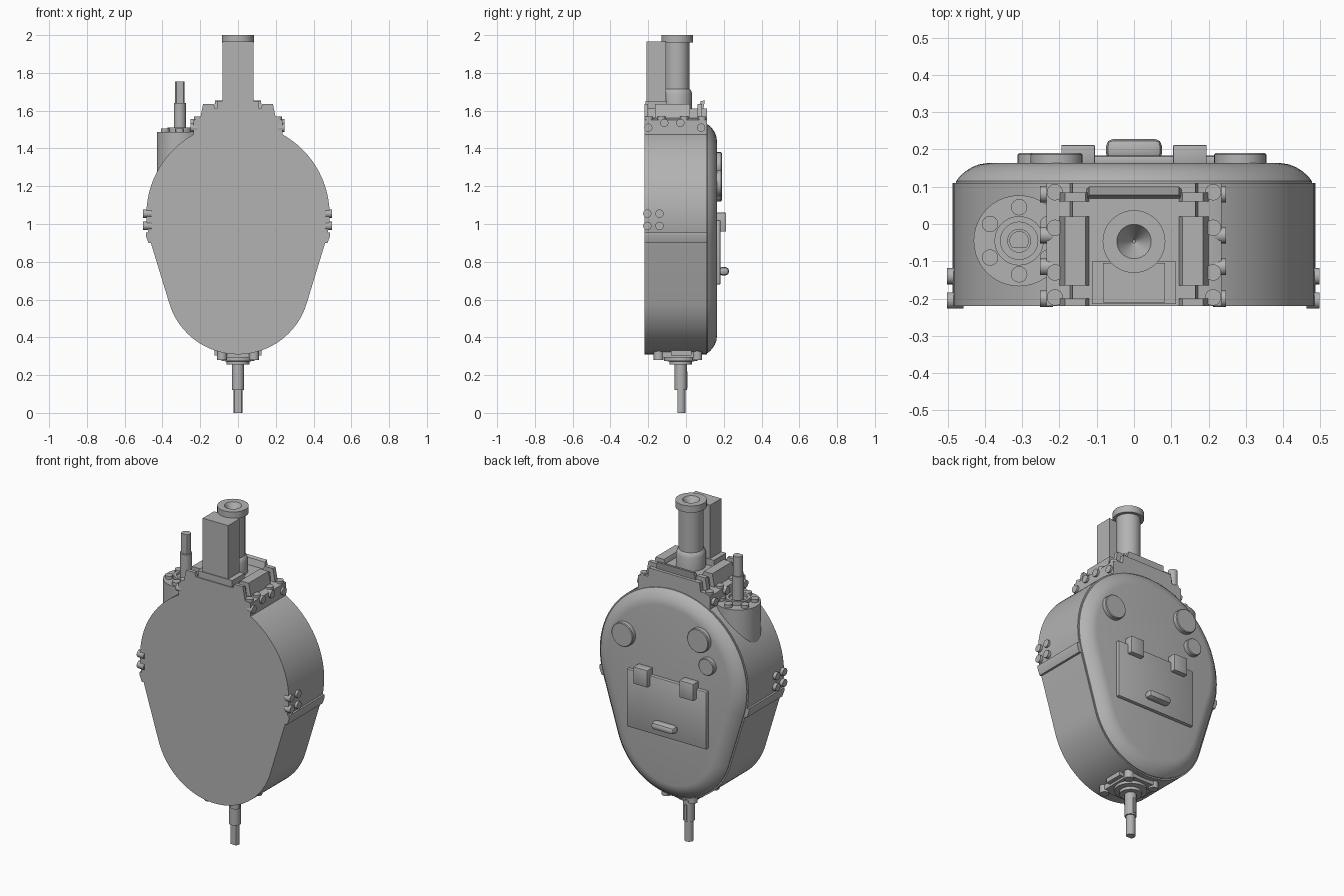
import bpy, bmesh, math
from math import sin, cos, pi, radians
from mathutils import Matrix, Vector

cube = bpy.data.objects.get("Cube")
if cube:
    bpy.data.objects.remove(cube, do_unlink=True)

steel = bpy.data.materials.new("plain_grey")
steel.use_nodes = True
grey = (0.45, 0.45, 0.45, 1)
steel.diffuse_color = grey
steel.node_tree.nodes["Principled BSDF"].inputs["Base Color"].default_value = grey


def finish(name, bm):
    bmesh.ops.recalc_face_normals(bm, faces=bm.faces)
    mesh = bpy.data.meshes.new(name)
    bm.to_mesh(mesh)
    bm.free()
    mesh.materials.append(steel)
    ob = bpy.data.objects.new(name, mesh)
    bpy.context.collection.objects.link(ob)
    bpy.ops.object.select_all(action='DESELECT')
    ob.select_set(True)
    bpy.context.view_layer.objects.active = ob
    bpy.ops.object.shade_smooth_by_angle(angle=radians(32))
    return ob


def loft(name, rings):
    """Skin matching rings of points and cap both ends."""
    bm = bmesh.new()
    loops = [[bm.verts.new(p) for p in ring] for ring in rings]
    n = len(loops[0])
    for a, b in zip(loops, loops[1:]):
        for i in range(n):
            j = (i + 1) % n
            bm.faces.new((a[i], a[j], b[j], b[i]))
    bm.faces.new(loops[0])
    bm.faces.new(loops[-1])
    return finish(name, bm)


def prism(name, outline, y0, y1):
    return loft(name, [[(x, y, z) for x, z in outline] for y in (y0, y1)])


def box(name, x, y, z, bevel=0):
    bm = bmesh.new()
    bmesh.ops.create_cube(bm, size=1)
    for v in bm.verts:
        v.co = [lo + (c + .5) * (hi - lo) for c, (lo, hi) in zip(v.co, (x, y, z))]
    if bevel:
        bmesh.ops.bevel(bm, geom=bm.edges[:], offset=bevel, segments=2,
                        affect='EDGES', profile=.5)
    return finish(name, bm)


def turned(name, centre, profile, axis='Z', sides=32):
    """Turned part: profile of (radius, distance along axis)."""
    ax = Vector({'X': (1, 0, 0), 'Y': (0, 1, 0), 'Z': (0, 0, 1)}[axis])
    rot = Vector((0, 0, 1)).rotation_difference(ax).to_matrix()
    rings = [[Vector(centre) + rot @ Vector((r * cos(2 * pi * i / sides),
              r * sin(2 * pi * i / sides), h)) for i in range(sides)] for r, h in profile]
    return loft(name, rings)


def bolt(name, centre, axis='Z', height=.02, r=.022):
    turned(name, centre, [(r, -.02), (r, height)], axis, 16)


# Egg outline: two circles joined by tangents, shrunk by an inset
def egg(inset=0):
    big, small, hi, lo = .485 - inset, .38 - inset, 1.05, .69
    t = math.asin((big - small) / (hi - lo))
    n = 48
    top = [-t + (pi + 2 * t) * i / n for i in range(n + 1)]
    low = [pi + t + (pi - 2 * t) * i / n for i in range(n + 1)]
    return ([(big * cos(a), hi + big * sin(a)) for a in top] +
            [(small * cos(a), lo + small * sin(a)) for a in low])


# Casing and domed rear lid
prism("casing", egg(), -.22, .11)
dome = [(.008, .1), (.008, .115), (.018, .128), (.034, .142),
        (.052, .153), (.07, .16), (.09, .163)]
loft("rear_lid", [[(x, y, z) for x, z in egg(i)] for i, y in dome])

# Side seams with bolts
for s, side in ((1, "left"), (-1, "right")):
    prism(side + "_seam", [(s * .44, .955), (s * .487, .955), (s * .487, .935),
                           (s * .474, .9), (s * .44, .9)], -.22, .11)
    for y in (-.205, -.14):
        for z in (.99, 1.055):
            bolt(side + "_seam_bolt", (s * .482, y, z), 'X' , .015 if s > 0 else .02)
            if s < 0:
                bolt(side + "_seam_bolt_head", (s * .477, y, z), 'X')

# Rear discs
for x, z, r in ((.285, 1.215, .07), (-.208, 1.31, .07), (-.262, 1.17, .05)):
    turned("rear_disc", (x, .15, z), [(r, 0), (r, .036), (r - .004, .04)], 'Y')

# Rear hatch with hinges and handle
box("hatch", (-.26, .26), (.155, .183), (.68, 1.02), .006)
for s in (1, -1):
    box("hatch_hinge", sorted((s * .105, s * .195)), (.16, .212), (.96, 1.06), .003)
box("hatch_handle", (-.075, .075), (.17, .228), (.728, .772), .019)

# Saddle on top of the casing
prism("saddle_flange", [(-.235, 1.45), (-.235, 1.55), (-.2, 1.56),
                        (.2, 1.56), (.235, 1.55), (.235, 1.45)], -.22, .11)
prism("saddle_core", [(-.18, 1.5), (-.165, 1.612), (.165, 1.612), (.18, 1.5)], -.22, .11)
for s in (1, -1):
    for y0, y1 in ((-.22, -.2), (-.165, .02), (.06, .085)):
        prism("saddle_rib", [(s * .12, 1.55), (s * .202, 1.55), (s * .185, 1.636),
                             (s * .13, 1.636), (s * .12, 1.61)], y0, y1)
    for y in (-.2, -.115, -.03, .08):
        z = 1.535 if -.15 < y < 0 else 1.51
        bolt("saddle_side_bolt", (s * .232, y, z), 'X', .015)
    for y in (-.197, -.13, -.01, .085):
        bolt("saddle_top_bolt", (s * .212, y, 1.55), 'Z', .018)

# Tilted lip behind the tube
loft("saddle_lip", [[(-.13, .065, 1.6), (.13, .065, 1.6), (.13, .09, 1.6), (-.13, .09, 1.6)],
                    [(-.12, .078, 1.65), (.12, .078, 1.65), (.12, .1, 1.655), (-.12, .1, 1.655)]])

# Main tube with conical bore, and the column in front of it
turned("main_tube", (0, -.047, 0),
       [(.08, 1.59), (.08, 1.69), (.072, 1.71), (.066, 1.715), (.066, 1.96), (.084, 1.96),
        (.084, 2), (.046, 2), (.004, 1.93)], sides=40)
box("column", (-.083, .083), (-.21, -.105), (1.6, 1.965))
box("column_foot", (-.112, .112), (-.214, -.1), (1.6, 1.65))

# Side port with ring of bolts and stepped shaft
px, py = -.308, -.045
turned("side_port", (px, py, 0), [(.122, 1.2), (.122, 1.487), (.066, 1.487),
                                  (.066, 1.51), (.05, 1.51), (.05, 1.495)], sides=40)
for i in range(6):
    a = pi / 2 + i * pi / 3
    bolt("side_port_bolt", (px + .09 * cos(a), py + .09 * sin(a), 1.487), 'Z', .018)
turned("side_shaft", (px, py, 0), [(.032, 1.48), (.032, 1.64)])


def d_shaft(name, x, y, r, z0, z1):
    """Round shaft with one flat at the front."""
    arc = [radians(-45 + 270 * i / 20) for i in range(21)]
    loft(name, [[(x + r * cos(a), y + r * sin(a), z) for a in arc] for z in (z0, z1)])


d_shaft("side_shaft_tip", px, py, .026, 1.62, 1.755)

# Lower mount and output shaft
by = -.028
box("lower_mount", (-.1, .1), (-.14, .08), (.292, .34))
box("lower_mount_cross", (-.125, .125), (-.08, .03), (.305, .35))
turned("lower_collar", (0, by, 0), [(.06, .255), (.06, .272), (.088, .276), (.088, .3)])
for x in (-.085, .085):
    for y in (-.145, .06):
        bolt("lower_mount_bolt", (x, y, .3), 'Z', .03, .026)
turned("output_shaft", (0, by, 0), [(.032, .12), (.032, .27)])
box("output_key", (-.008, .008), (0, .009), (.13, .22))
d_shaft("output_shaft_tip", 0, by, .025, 0, .13)
